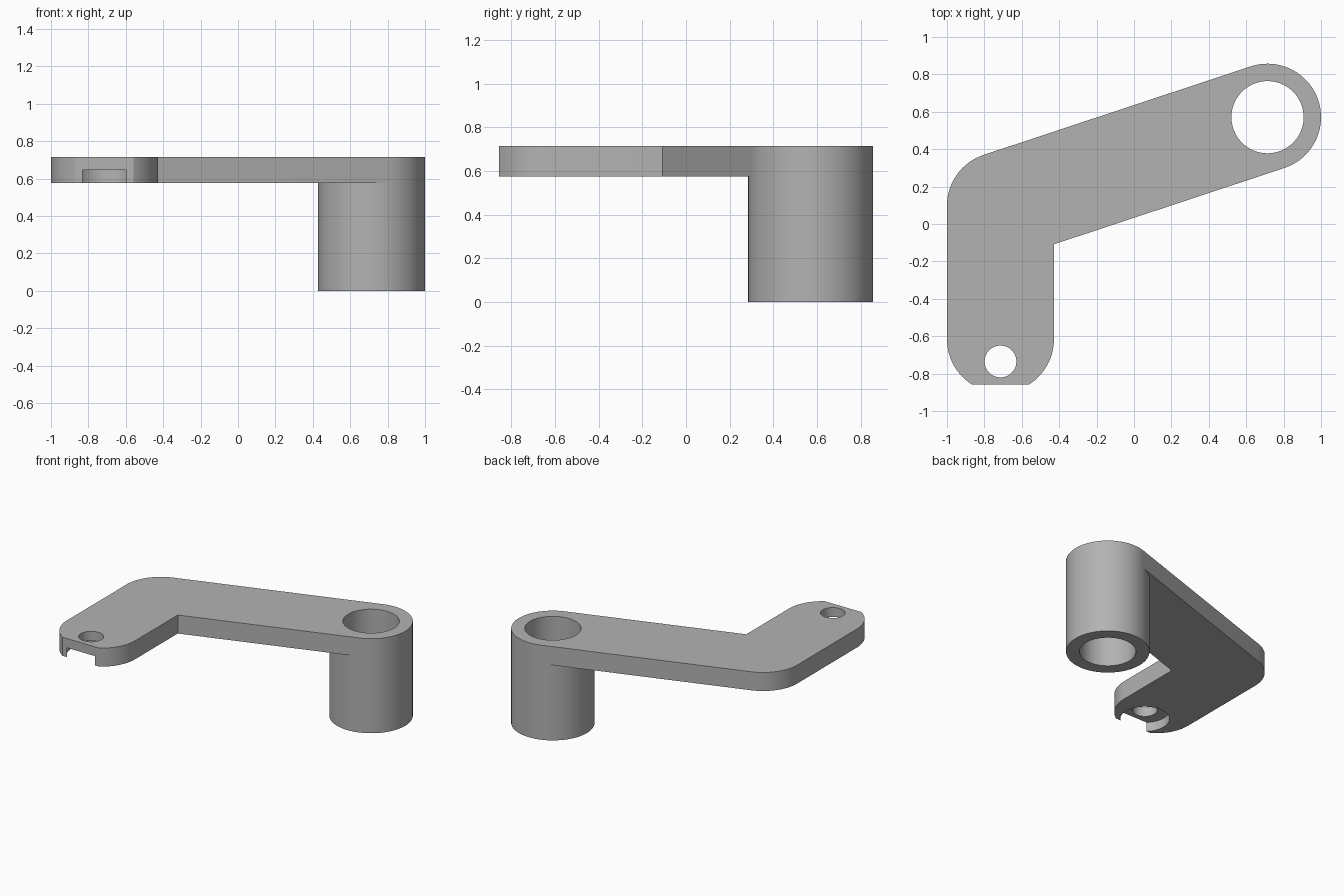
import bpy
import bmesh
from math import atan2, cos, sin, pi

cube = bpy.data.objects.get("Cube")
if cube:
    bpy.data.objects.remove(cube, do_unlink=True)

# Main dimensions
R = 0.286                       # half width of the arm and radius of the sleeve
Z_LOW, Z_TOP = 0.575, 0.715     # plate underside and top
SLEEVE = (0.714, 0.571)
ELBOW = (-0.714, 0.098)
TIP = (-0.714, -0.616)
BOLT = (-0.714, -0.735)
FRONT = -0.857                  # flat cut at the tip
SLOPE = atan2(SLEEVE[1] - ELBOW[1], SLEEVE[0] - ELBOW[0])

grey = bpy.data.materials.new("plain grey")
grey.use_nodes = True
colour = (0.45, 0.45, 0.45, 1)
grey.diffuse_color = colour
grey.node_tree.nodes["Principled BSDF"].inputs["Base Color"].default_value = colour


def arc(centre, radius, start, end, steps):
    angles = [start + (end - start) * i / steps for i in range(steps + 1)]
    return [(centre[0] + radius * cos(a), centre[1] + radius * sin(a)) for a in angles]


def circle(centre, radius, steps=96):
    return arc(centre, radius, SLOPE - pi / 2, SLOPE + 1.5 * pi, steps)[:-1]


def prism(name, outline, low, high):
    """Extrude a counter-clockwise outline between two heights."""
    bm = bmesh.new()
    face = bm.faces.new([bm.verts.new((x, y, low)) for x, y in outline])
    moved = bmesh.ops.extrude_face_region(bm, geom=[face], use_keep_orig=True)["geom"]
    verts = [v for v in moved if isinstance(v, bmesh.types.BMVert)]
    bmesh.ops.translate(bm, verts=verts, vec=(0, 0, high - low))
    bmesh.ops.recalc_face_normals(bm, faces=bm.faces)
    mesh = bpy.data.meshes.new(name)
    bm.to_mesh(mesh)
    bm.free()
    obj = bpy.data.objects.new(name, mesh)
    mesh.materials.append(grey)
    bpy.context.collection.objects.link(obj)
    return obj


def combine(target, other, operation):
    """Apply a boolean and remove the helper."""
    mod = target.modifiers.new(operation.lower(), "BOOLEAN")
    mod.operation, mod.solver, mod.object = operation, "EXACT", other
    bpy.context.view_layer.objects.active = target
    bpy.ops.object.modifier_apply(modifier=mod.name)
    bpy.data.objects.remove(other, do_unlink=True)


# Bent arm: round sleeve end, rounded elbow, tip with a flat front
flat = atan2(TIP[1] - FRONT, (R ** 2 - (TIP[1] - FRONT) ** 2) ** 0.5)
inner_x = ELBOW[0] + R
inner_y = (SLEEVE[1] - R * cos(SLOPE)
           - (SLEEVE[0] + R * sin(SLOPE) - inner_x) * sin(SLOPE) / cos(SLOPE))
outline = arc(SLEEVE, R, SLOPE - pi / 2, SLOPE + pi / 2, 48)
outline += arc(ELBOW, R, SLOPE + pi / 2, pi, 24)
outline += arc(TIP, R, pi, pi + flat, 16)
outline += arc(TIP, R, -flat, 0, 16)
outline.append((inner_x, inner_y))
bracket = prism("bracket_arm", outline, Z_LOW, Z_TOP)

# Hanging sleeve and its through bore
combine(bracket, prism("sleeve", circle(SLEEVE, R), 0, Z_TOP), "UNION")
combine(bracket, prism("bore_cutter", circle(SLEEVE, 0.193), -0.1, 1), "DIFFERENCE")

# Bolt hole with a pocket underneath that breaks through the flat front
combine(bracket, prism("bolt_cutter", circle(BOLT, 0.085, 64), 0.5, 1), "DIFFERENCE")
combine(bracket, prism("pocket_cutter", circle(BOLT, 0.169, 64), 0.5, 0.645), "DIFFERENCE")

bpy.ops.object.select_all(action="DESELECT")
bracket.select_set(True)
bpy.context.view_layer.objects.active = bracket
bpy.ops.object.shade_smooth_by_angle(angle=0.5)
